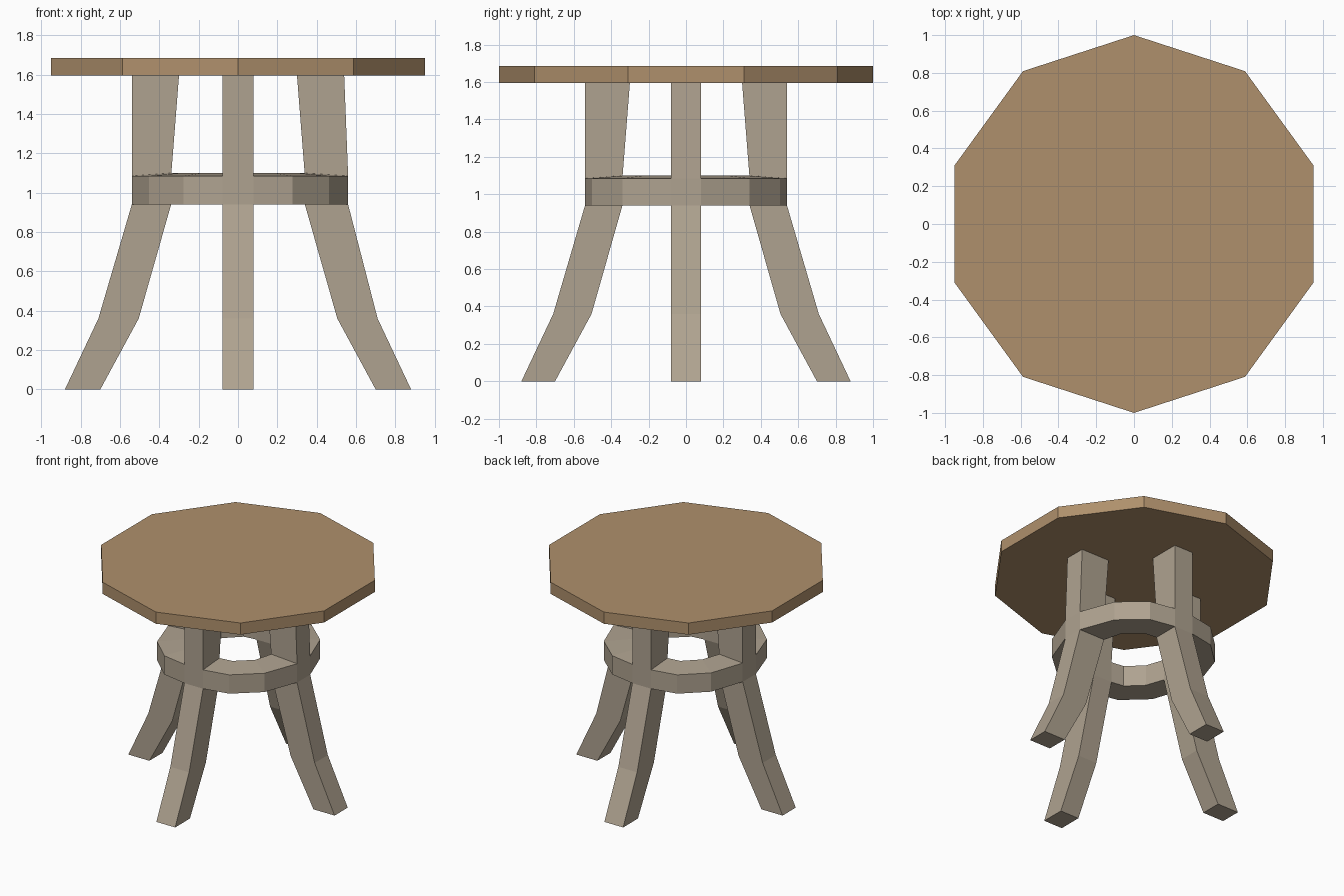
import bpy, bmesh
from math import cos, sin, pi, hypot
from mathutils import Matrix

if "Cube" in bpy.data.objects:
    bpy.data.objects.remove(bpy.data.objects["Cube"])


def material(name, rgb):
    m = bpy.data.materials.new(name)
    m.diffuse_color = (*rgb, 1)
    m.use_nodes = True
    m.node_tree.nodes["Principled BSDF"].inputs["Base Color"].default_value = m.diffuse_color
    return m


TOP_WOOD = material("warm_wood", (0.43, 0.28, 0.15))
LEG_WOOD = material("grey_wood", (0.43, 0.365, 0.28))


def finish(name, bm, mat):
    bmesh.ops.recalc_face_normals(bm, faces=bm.faces)
    me = bpy.data.meshes.new(name)
    bm.to_mesh(me)
    bm.free()
    me.materials.append(mat)
    ob = bpy.data.objects.new(name, me)
    bpy.context.collection.objects.link(ob)
    return ob


def loft(bm, loops, cap=True):
    """Join equal-length closed loops of points with quads."""
    rows = [[bm.verts.new(p) for p in loop] for loop in loops]
    for a, b in zip(rows, rows[1:]):
        for i in range(len(a)):
            j = (i + 1) % len(a)
            bm.faces.new((a[i], a[j], b[j], b[i]))
    if cap:
        bm.faces.new(rows[0])
        bm.faces.new(rows[-1])


# ten-sided table top
bm = bmesh.new()
loft(bm, [[(cos(pi / 2 + k * pi / 5), sin(pi / 2 + k * pi / 5), z) for k in range(10)]
          for z in (1.595, 1.685)])
finish("table_top", bm, TOP_WOOD)

HALF = 0.08
RING_LOW, RING_OUT, RING_IN = 0.94, 1.085, 1.10


# curved legs: sections of (z, inner radius, outer radius)
def leg(name, angle, waist):
    sections = [(0, 0.70, 0.88), (0.36, 0.505, 0.71), (RING_LOW, 0.34, waist),
                (RING_OUT, 0.34, waist), (1.595, 0.30, 0.54)]
    bm = bmesh.new()
    loft(bm, [[(i, -HALF, z), (o, -HALF, z), (o, HALF, z), (i, HALF, z)]
              for z, i, o in sections])
    bm.transform(Matrix.Rotation(angle, 4, 'Z'))
    finish(name, bm, LEG_WOOD)


leg("right_leg", 0, 0.56)
leg("back_leg", pi / 2, 0.54)
leg("left_leg", pi, 0.54)
leg("front_leg", -pi / 2, 0.54)


# ring brace: one faceted segment between each pair of legs
def brace(name, sx, sy):
    side = 0.56 if sx > 0 else 0.54
    outer = [(HALF, 0.54), (0.277, 0.503), (0.463 if sx > 0 else 0.452, 0.34), (side, HALF)]
    inner = [(HALF, 0.34)]
    for x, y in outer[1:3]:
        k = 1 - 0.2 / hypot(x, y)
        inner.append((x * k, y * k))
    inner.append((0.34, HALF))
    bm = bmesh.new()
    loft(bm, [[(sx * ox, sy * oy, RING_LOW), (sx * ox, sy * oy, RING_OUT),
               (sx * ix, sy * iy, RING_IN), (sx * ix, sy * iy, RING_LOW)]
              for (ox, oy), (ix, iy) in zip(outer, inner)], cap=False)
    finish(name, bm, LEG_WOOD)


for sx, xn in ((1, "right"), (-1, "left")):
    for sy, yn in ((1, "back"), (-1, "front")):
        brace(f"ring_brace_{yn}_{xn}", sx, sy)
